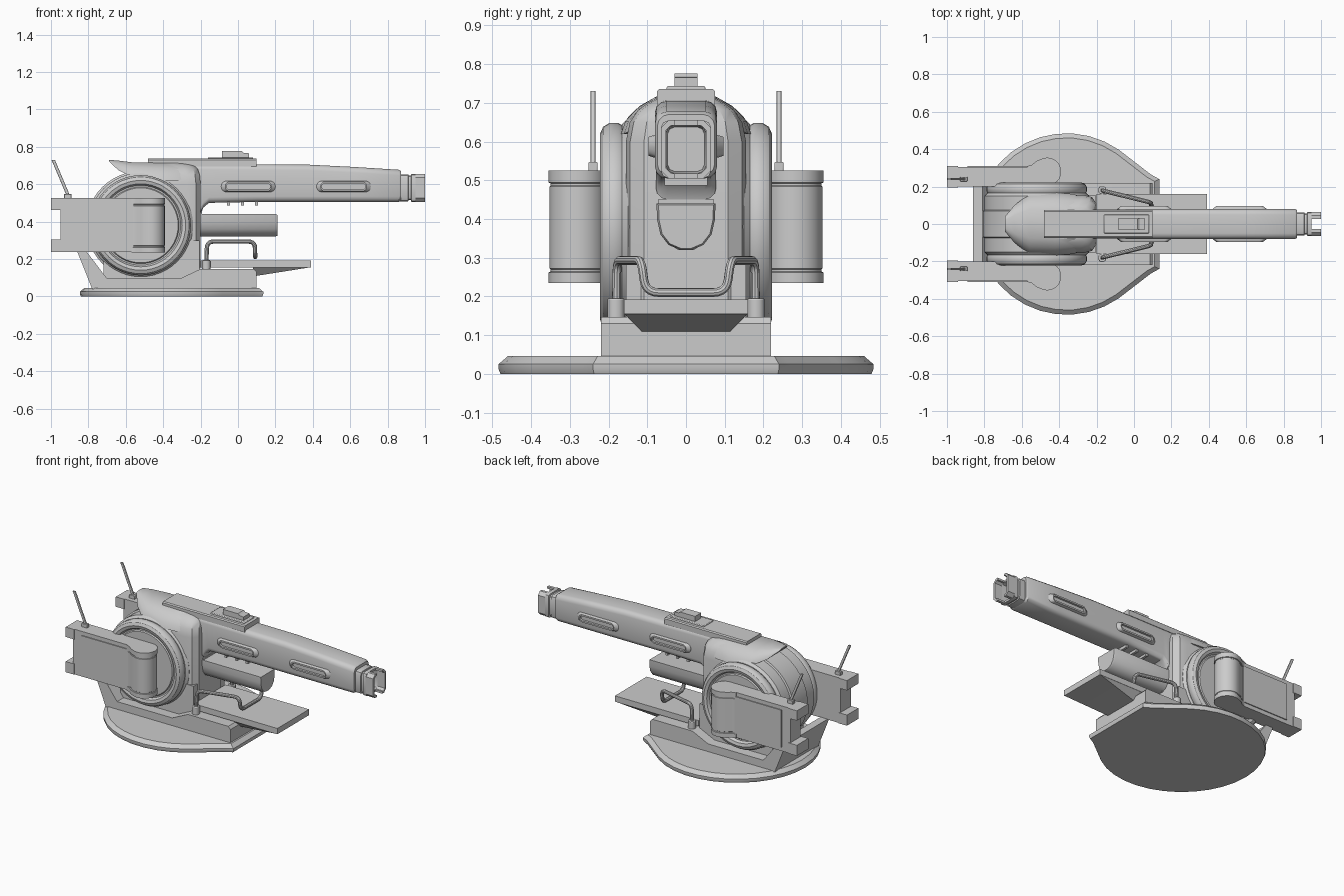
import bpy, bmesh, math
from mathutils import Vector


def loft(name, rings, mirror=False, bevel=0.0):
    """Skin a series of equal-length 3D rings and cap both ends."""
    bm = bmesh.new()
    vs = [[bm.verts.new(p) for p in r] for r in rings]
    n = len(rings[0])
    for a, b in zip(vs, vs[1:]):
        for i in range(n):
            j = (i + 1) % n
            bm.faces.new((a[i], a[j], b[j], b[i]))
    bm.faces.new(vs[0])
    bm.faces.new(vs[-1])
    bmesh.ops.recalc_face_normals(bm, faces=bm.faces)
    me = bpy.data.meshes.new(name)
    bm.to_mesh(me)
    bm.free()
    ob = bpy.data.objects.new(name, me)
    bpy.context.collection.objects.link(ob)
    if bevel:
        m = ob.modifiers.new("bevel", 'BEVEL')
        m.width, m.segments, m.limit_method = bevel, 2, 'ANGLE'
    if mirror:
        m = ob.modifiers.new("mirror", 'MIRROR')
        m.use_axis = (False, True, False)
    return ob


def place(axis, a, b, t):
    return {'x': (t, a, b), 'y': (a, t, b), 'z': (a, b, t)}[axis]


def prism(name, pts, axis, lo, hi, **kw):
    return loft(name, [[place(axis, a, b, t) for a, b in pts] for t in (lo, hi)], **kw)


def box(name, x0, x1, y0, y1, z0, z1, **kw):
    return prism(name, [(x0, y0), (x1, y0), (x1, y1), (x0, y1)], 'z', z0, z1, **kw)


def rrect(a0, a1, b0, b1, r, n=4):
    """Rounded rectangle outline."""
    out = []
    for ca, cb, s in ((a1 - r, b1 - r, 0), (a0 + r, b1 - r, 90), (a0 + r, b0 + r, 180), (a1 - r, b0 + r, 270)):
        for i in range(n + 1):
            t = math.radians(s + 90 * i / n)
            out.append((ca + r * math.cos(t), cb + r * math.sin(t)))
    return out


def lathe_y(name, prof, cx, cz, n=48, **kw):
    rings = [[(cx + r * math.cos(2 * math.pi * i / n), y, cz + r * math.sin(2 * math.pi * i / n))
              for i in range(n)] for r, y in prof]
    return loft(name, rings, **kw)


def tube(name, pts, rad, corner):
    """Round pipe along a path with rounded corners."""
    P = [Vector(p) for p in pts]
    path = [P[0]]
    for a, b, c in zip(P, P[1:], P[2:]):
        s, e = b + (a - b).normalized() * corner, b + (c - b).normalized() * corner
        for i in range(6):
            t = i / 5
            path.append(s * (1 - t) ** 2 + b * 2 * t * (1 - t) + e * t * t)
    path.append(P[-1])
    cu = bpy.data.curves.new(name, 'CURVE')
    cu.dimensions, cu.bevel_depth, cu.bevel_resolution, cu.use_fill_caps = '3D', rad, 3, True
    sp = cu.splines.new('POLY')
    sp.points.add(len(path) - 1)
    for q, p in zip(sp.points, path):
        q.co = (*p, 1)
    ob = bpy.data.objects.new(name, cu)
    bpy.context.collection.objects.link(ob)
    bpy.ops.object.select_all(action='DESELECT')
    ob.select_set(True)
    bpy.context.view_layer.objects.active = ob
    bpy.ops.object.convert(target='MESH')


# Round foot plate with a cut-off front edge
plan = [(0.135, -0.24), (0.135, 0.24), (0.09, 0.265)]
for i in range(25):
    t = math.radians(55 + 250 * i / 24)
    plan.append((-0.36 + 0.485 * math.cos(t), 0.485 * math.sin(t)))
plan.append((0.09, -0.265))
loft("foot_plate", [[(-0.36 + (x + 0.36) * s, y * s, z) for x, y in plan]
                    for z, s in ((0, 0.99), (0.012, 1), (0.025, 1), (0.046, 0.95))])

# Plinth with raked back, and the wedge platform in front
prism("plinth", [(-0.78, 0.04), (0.1, 0.04), (0.1, 0.13), (0.085, 0.147), (-0.2, 0.147), (-0.31, 0.095),
                 (-0.7, 0.095), (-0.81, 0.24), (-0.86, 0.24)], 'y', -0.22, 0.22)
box("platform", -0.2, 0.39, -0.16, 0.16, 0.155, 0.192)
loft("platform_underside", [[(0.08, -w, z), (x, -w, z), (x, w, z), (0.08, w, z)]
                            for z, w, x in ((0.11, 0.115, 0.1), (0.156, 0.16, 0.39))])

# Guard rail with two sockets
tube("guard_rail", [(-0.17, 0.18, 0.17), (-0.165, 0.178, 0.293), (0.09, 0.115, 0.293), (0.092, 0.105, 0.21),
                    (0.092, -0.105, 0.21), (0.09, -0.115, 0.293), (-0.165, -0.178, 0.293), (-0.17, -0.18, 0.17)],
     0.0115, 0.035)
prism("rail_socket", rrect(-0.192, -0.148, 0.159, 0.203, 0.02), 'z', 0.14, 0.195, mirror=True, bevel=0.004)

# Central drum, side wheels and lower body
lathe_y("drum", [(0.265, -0.165), (0.28, -0.15), (0.28, -0.075), (0.29, -0.07), (0.29, 0.07), (0.28, 0.075),
                 (0.28, 0.15), (0.265, 0.165)], -0.52, 0.38)
lathe_y("side_wheel", [(0.25, 0.14), (0.262, 0.165), (0.268, 0.175), (0.268, 0.198), (0.258, 0.214),
                       (0.24, 0.222), (0.222, 0.217), (0.213, 0.2), (0.205, 0.2), (0.2, 0.207), (0.01, 0.207)],
        -0.52, 0.38, mirror=True)
box("lower_body", -0.72, -0.205, -0.155, 0.155, 0.04, 0.3)

# Front housing, rounded at the front corners and narrowing at the top
rings = []
for z, w, x in ((0.15, 0.155, -0.2), (0.6, 0.155, -0.2), (0.65, 0.145, -0.205), (0.68, 0.125, -0.215),
                (0.7, 0.098, -0.235), (0.71, 0.08, -0.27)):
    rings.append([(px, py, z) for px, py in
                  ((-0.5, -w), (x - 0.07, -w), (x - 0.025, -w * 0.93), (x, -w * 0.7),
                   (x, w * 0.7), (x - 0.025, w * 0.93), (x - 0.07, w), (-0.5, w))])
loft("front_housing", rings)
prism("front_shield", [(-0.072, 0.45), (0.072, 0.45), (0.07, 0.39), (0.05, 0.34), (0.02, 0.32),
                       (-0.02, 0.32), (-0.05, 0.34), (-0.07, 0.39)], 'x', -0.21, -0.192)

# Hood with an upswept rear lip
rings = []
for x, w, zt, zs in ((-0.69, 0.04, 0.73, 0.722), (-0.64, 0.1, 0.726, 0.675), (-0.56, 0.16, 0.716, 0.635),
                     (-0.42, 0.168, 0.714, 0.62), (-0.32, 0.16, 0.712, 0.62), (-0.25, 0.12, 0.705, 0.64)):
    arch = [(x, w * s, zs + (zt - zs) * k) for s, k in
            ((1, 0), (0.93, 0.35), (0.75, 0.7), (0.48, 1), (-0.48, 1), (-0.75, 0.7), (-0.93, 0.35), (-1, 0))]
    rings.append(arch)
loft("hood", rings)

# Main barrel
rings = []
for x, w, z0, z1 in ((-0.4, 0.078, 0.45, 0.708), (-0.195, 0.078, 0.45, 0.708), (-0.185, 0.078, 0.475, 0.708),
                     (-0.155, 0.078, 0.5, 0.708), (0.1, 0.08, 0.505, 0.706), (0.38, 0.08, 0.505, 0.704),
                     (0.62, 0.08, 0.505, 0.692), (0.86, 0.08, 0.505, 0.677), (0.872, 0.074, 0.512, 0.67)):
    rings.append([(x, a, b) for a, b in rrect(-w, w, z0, z1, 0.03, 3)])
loft("barrel", rings)

# Hollow muzzle collar and its two prongs
loft("muzzle_collar", [[(x, a, b) for a, b in rrect(-w, w, 0.58 - h, 0.58 + h, 0.02, 2)]
                       for x, w, h in ((0.86, 0.062, 0.072), (0.91, 0.062, 0.072), (0.912, 0.056, 0.066),
                                       (0.925, 0.056, 0.066), (0.927, 0.065, 0.075), (0.95, 0.065, 0.075),
                                       (0.95, 0.052, 0.062), (0.88, 0.048, 0.058))])
prism("muzzle_prong", [(0.028, 0.505), (0.045, 0.505), (0.065, 0.525), (0.065, 0.635), (0.045, 0.655),
                       (0.028, 0.655), (0.028, 0.642), (0.039, 0.642), (0.052, 0.629), (0.052, 0.531),
                       (0.039, 0.518), (0.028, 0.518)], 'x', 0.945, 1.0, mirror=True)

# Raised slot frames on both barrel sides
for i, (x0, x1) in enumerate(((-0.09, 0.2), (0.42, 0.71))):
    loft(f"barrel_slot_{i + 1}", [[(a, y, b) for a, b in rrect(x0 + d, x1 - d, 0.558 + e, 0.617 - e, r)]
                                  for y, d, e, r in ((0.07, 0, 0, 0.028), (0.08, 0, 0, 0.028),
                                                     (0.097, 0.022, 0.005, 0.022), (0.097, 0.028, 0.015, 0.013),
                                                     (0.083, 0.028, 0.015, 0.013))], mirror=True)

# Top rail and sight block
prism("top_rail", [(-0.075, 0.695), (0.075, 0.695), (0.075, 0.73), (0.068, 0.736), (-0.068, 0.736),
                   (-0.075, 0.73)], 'x', -0.48, 0.1)
box("sight_base", -0.16, 0.08, -0.05, 0.05, 0.73, 0.743, bevel=0.004)
prism("sight_block", [(-0.085, 0.735), (0.06, 0.735), (0.06, 0.765), (0.03, 0.768), (0.02, 0.776),
                      (-0.085, 0.776)], 'y', -0.03, 0.03)

# Small teeth under the barrel, and the lower gun body
for i, x in enumerate((-0.05, 0.025, 0.1)):
    box(f"barrel_tooth_{i + 1}", x - 0.008, x + 0.008, -0.055, 0.055, 0.487, 0.515)
under = [(-0.076, 0.44), (0.076, 0.44), (0.075, 0.4), (0.066, 0.36), (0.045, 0.333), (0.015, 0.32),
         (-0.015, 0.32), (-0.045, 0.333), (-0.066, 0.36), (-0.075, 0.4)]
loft("lower_gun", [[(x, a * s, 0.38 + (b - 0.38) * s) for a, b in under]
                   for x, s in ((-0.25, 1), (0.2, 1), (0.21, 0.93))])

# Side pods: box, rear corner lugs, rounded front bulge and cover plate
box("pod_body", -0.95, -0.5, 0.2, 0.305, 0.237, 0.525, mirror=True)
for i, (z0, z1) in enumerate(((0.237, 0.305), (0.462, 0.525))):
    box(f"pod_lug_{i + 1}", -1.0, -0.94, 0.195, 0.31, z0, z1, mirror=True)
box("pod_cover", -0.89, -0.56, 0.3, 0.311, 0.262, 0.5, mirror=True)
bulge = [(-0.57, 0.21), (-0.57, 0.31), (-0.545, 0.317), (-0.52, 0.338)]
bulge += [(-0.464 + 0.075 * math.cos(math.radians(t)), 0.28 + 0.075 * math.sin(math.radians(t)))
          for t in range(120, -76, -15)] + [(-0.46, 0.2)]
loft("pod_bulge", [[(-0.47 + (x + 0.47) * s, 0.27 + (y - 0.27) * s, z) for x, y in bulge]
                   for z, s in ((0.235, 1), (0.262, 1), (0.264, 0.94), (0.27, 0.94), (0.272, 0.97), (0.484, 0.97),
                                (0.486, 0.94), (0.492, 0.94), (0.494, 1), (0.525, 1))], mirror=True)

# Raked antennas with base blocks
box("antenna_base", -0.93, -0.89, 0.228, 0.252, 0.52, 0.547, mirror=True, bevel=0.003)
loft("antenna", [[(x + a, 0.24 + b, z) for a, b in rrect(-0.009, 0.009, -0.006, 0.006, 0.004, 2)]
                 for x, z in ((-0.908, 0.54), (-0.988, 0.73))], mirror=True)

# Smooth the curved faces, keep hard edges
bpy.ops.object.select_all(action='SELECT')
bpy.context.view_layer.objects.active = bpy.data.objects["barrel"]
bpy.ops.object.shade_smooth_by_angle(angle=math.radians(32))
